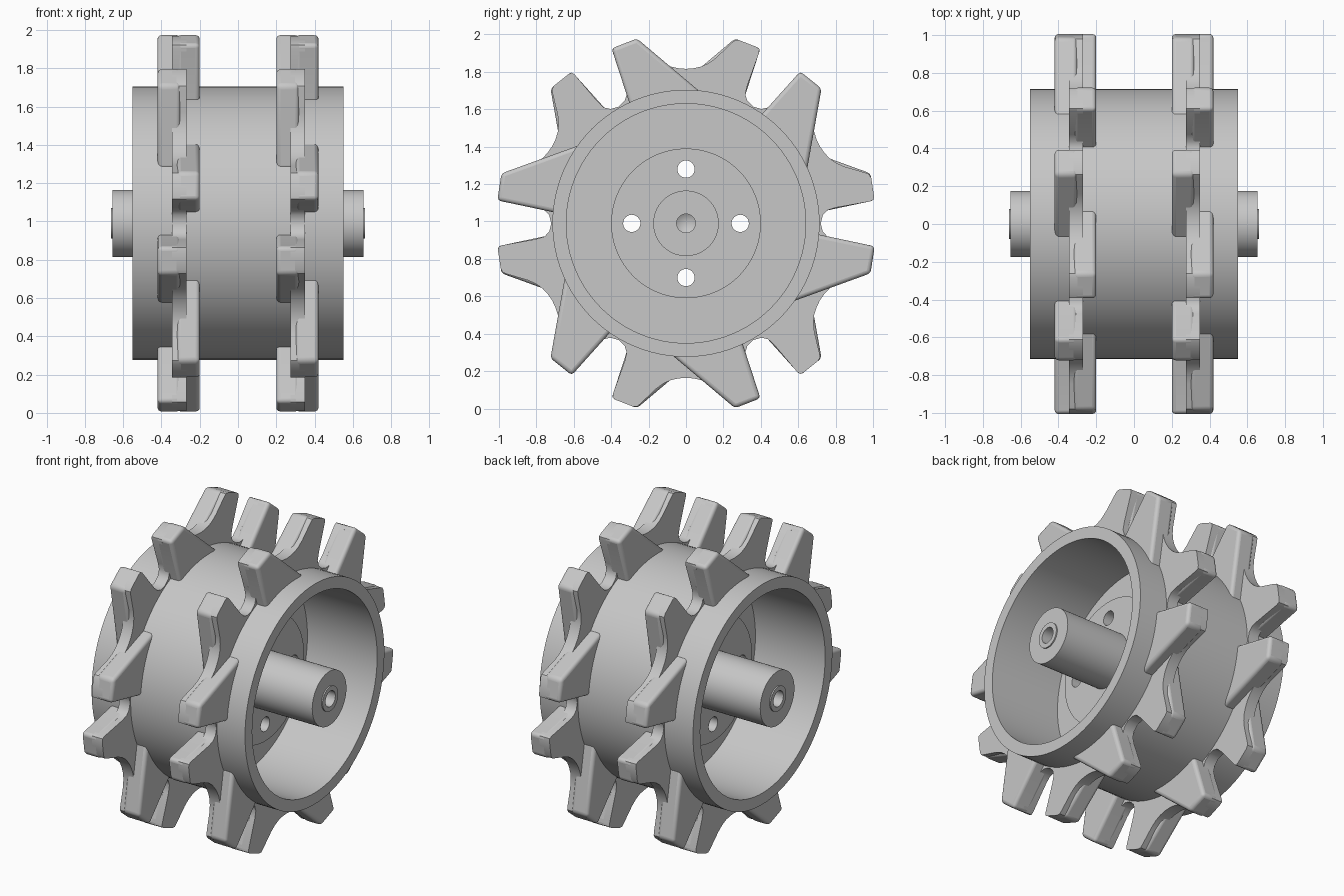
import bpy, bmesh, math
from mathutils import Matrix, Vector

cube = bpy.data.objects.get("Cube")
if cube:
    bpy.data.objects.remove(cube)

CENTRE = Vector((0, 0, 0.99))
SEGMENTS = 96

steel = bpy.data.materials.new("grey_steel")
steel.use_nodes = True
steel.diffuse_color = (0.57, 0.57, 0.57, 1)
steel.node_tree.nodes["Principled BSDF"].inputs["Base Color"].default_value = (0.57, 0.57, 0.57, 1)


def smooth(ob):
    bpy.ops.object.select_all(action='DESELECT')
    ob.select_set(True)
    bpy.context.view_layer.objects.active = ob
    bpy.ops.object.shade_smooth_by_angle(angle=math.radians(35))


def finish(bm, name, bevel=0):
    """Turn a bmesh into a smooth-shaded object on the wheel axis."""
    bmesh.ops.remove_doubles(bm, verts=bm.verts, dist=0.0001)
    bmesh.ops.recalc_face_normals(bm, faces=bm.faces)
    mesh = bpy.data.meshes.new(name)
    bm.to_mesh(mesh)
    bm.free()
    mesh.materials.append(steel)
    ob = bpy.data.objects.new(name, mesh)
    ob.location = CENTRE
    bpy.context.collection.objects.link(ob)
    if bevel:
        mod = ob.modifiers.new("rounded_edges", 'BEVEL')
        mod.width = bevel
        mod.segments = 4
        mod.limit_method = 'ANGLE'
    smooth(ob)
    return ob


def rotate_x(point, angle):
    return Matrix.Rotation(angle, 3, 'X') @ Vector(point)


# Drum, web plate, hub and axle: one half profile (x, radius), mirrored and lathed
half = [(0.55, 0.714), (0.55, 0.64), (0.05, 0.64), (0.05, 0.40), (0.195, 0.40),
        (0.195, 0.175), (0.655, 0.175), (0.655, 0.08), (0.663, 0.08),
        (0.663, 0.05), (0.55, 0.05), (0.52, 0)]
profile = [(-x, r) for x, r in reversed(half)] + half
bm = bmesh.new()
verts = [bm.verts.new((x, 0, r)) for x, r in profile]
edges = [bm.edges.new(pair) for pair in zip(verts, verts[1:])]
bmesh.ops.spin(bm, geom=verts + edges, axis=(1, 0, 0), cent=(0, 0, 0),
               angle=math.tau, steps=SEGMENTS)
drum = finish(bm, "drum_and_axle")

# Four through holes in the hub
bm = bmesh.new()
for i in range(4):
    spot = rotate_x((0, 0, 0.29), i * math.pi / 2)
    bmesh.ops.create_cone(bm, cap_ends=True, segments=32, radius1=0.046, radius2=0.046, depth=0.6,
                          matrix=Matrix.Translation(spot) @ Matrix.Rotation(math.pi / 2, 4, 'Y'))
cutter = finish(bm, "hole_cutter")
cutter.hide_render = True
cut = drum.modifiers.new("hub_holes", 'BOOLEAN')
cut.object = cutter
cut.solver = 'EXACT'
bpy.context.view_layer.objects.active = drum
bpy.ops.object.modifier_apply(modifier=cut.name)
bpy.data.objects.remove(cutter)
smooth(drum)

# Tooth side outline (y, z): steep flank on one side, long ramp on the other
tooth = [(-0.398, 0.935), (-0.262, 0.988), (0.08, 0.70), (0.05, 0.67),
         (-0.12, 0.665), (-0.295, 0.60), (-0.304, 0.647)]
# Half of one web sector: broad valley, rounded tooth tip, narrow valley
half_sector = [(0.04, 0.829), (0.08, 0.838), (0.12, 0.856), (0.16, 0.885), (0.245, 0.966),
               (0.262, 0.979), (0.285, 0.979), (0.375, 0.944), (0.392, 0.932), (0.391, 0.912),
               (0.328, 0.737), (0.317, 0.69), (0.328, 0.655), (0.36, 0.624)]
sector = [(-y, z) for y, z in reversed(half_sector)] + [(0, 0.826)] + half_sector


def teeth(name, x0, x1, side):
    """Six teeth, with the ramp facing the side given by its sign."""
    bm = bmesh.new()
    for i in range(6):
        ring = [bm.verts.new(rotate_x((x0, side * y, z), i * math.pi / 3)) for y, z in tooth]
        face = bm.faces.new(ring)
        new = bmesh.ops.extrude_face_region(bm, geom=[face])["geom"]
        moved = [v for v in new if isinstance(v, bmesh.types.BMVert)]
        bmesh.ops.translate(bm, verts=moved, vec=(x1 - x0, 0, 0))
    return finish(bm, name, bevel=0.026)


def web_ring(name, x0, x1):
    """Scalloped ring joining the teeth where the two sets overlap."""
    bm = bmesh.new()
    outline = [rotate_x((0, y, z), -i * math.pi / 3) for i in range(6) for y, z in sector[1:]]
    rows = []
    for p in outline:
        q = p.normalized() * 0.67
        rows.append([bm.verts.new((x, v.y, v.z)) for x, v in ((x0, q), (x0, p), (x1, p), (x1, q))])
    for a, b in zip(rows, rows[1:] + rows[:1]):
        for k in range(4):
            n = (k + 1) % 4
            bm.faces.new((a[k], a[n], b[n], b[k]))
    return finish(bm, name)


# Two identical staggered tooth rows, spaced along the axle
for row, x in (("left", 0.2), ("right", -0.42)):
    teeth(row + "_row_outer_teeth", x + 0.1, x + 0.22, 1)
    teeth(row + "_row_inner_teeth", x, x + 0.12, -1)
    web_ring(row + "_row_tooth_web", x + 0.075, x + 0.15)
